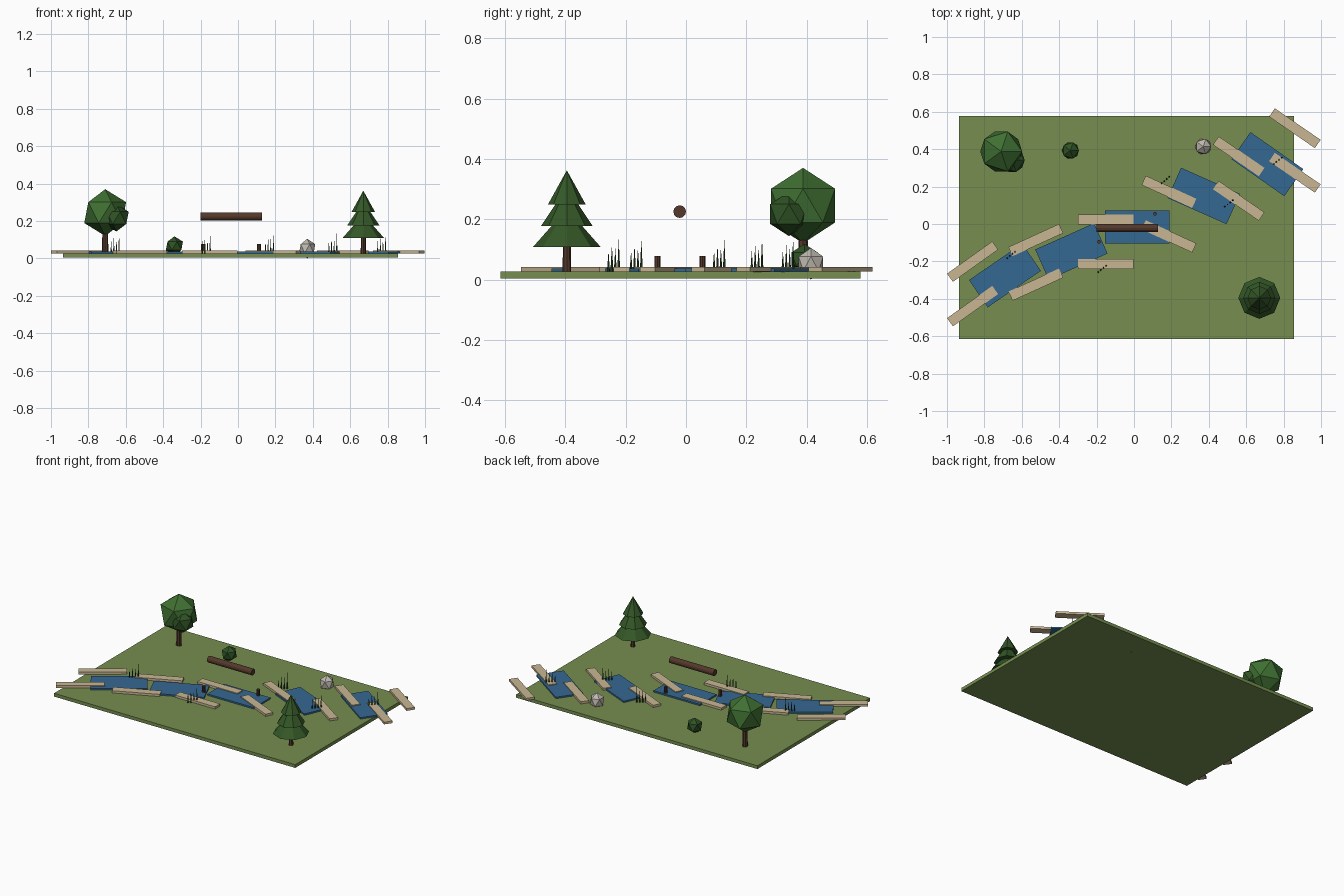
import bpy
from math import radians, pi

cube = bpy.data.objects.get("Cube")
if cube:
    bpy.data.objects.remove(cube, do_unlink=True)


def material(name, r, g, b):
    m = bpy.data.materials.new(name)
    m.use_nodes = True
    m.diffuse_color = (r, g, b, 1)
    m.node_tree.nodes["Principled BSDF"].inputs["Base Color"].default_value = (r, g, b, 1)
    return m


grass = material("grass green", 0.18, 0.27, 0.08)
blue = material("water blue", 0.036, 0.14, 0.29)
sand = material("sandy bank", 0.58, 0.47, 0.29)
bark = material("bark brown", 0.09, 0.04, 0.024)
leaf = material("leaf green", 0.05, 0.16, 0.032)
needle = material("pine green", 0.034, 0.095, 0.02)
shrub = material("shrub green", 0.028, 0.085, 0.018)
stone = material("stone grey", 0.52, 0.48, 0.43)
reed_green = material("reed green", 0.025, 0.06, 0.015)


def finish(name, mat):
    ob = bpy.context.object
    ob.name = name
    ob.data.materials.append(mat)
    return ob


def box(name, mat, x, y, z0, z1, length, width, angle=0):
    bpy.ops.mesh.primitive_cube_add(size=1, location=(x, y, (z0 + z1) / 2),
                                    rotation=(0, 0, radians(angle)))
    ob = finish(name, mat)
    ob.scale = (length, width, z1 - z0)
    return ob


def cone(name, mat, x, y, z0, z1, r0, r1=0, sides=8):
    bpy.ops.mesh.primitive_cone_add(vertices=sides, radius1=r0, radius2=r1, depth=z1 - z0,
                                    location=(x, y, (z0 + z1) / 2))
    return finish(name, mat)


def ball(name, mat, x, y, z, r, squash=1):
    bpy.ops.mesh.primitive_ico_sphere_add(subdivisions=1, radius=r, location=(x, y, z))
    ob = finish(name, mat)
    ob.scale.z = squash
    return ob


# Ground slab
TOP = 0.026
box("ground", grass, -0.04, -0.018, 0.004, TOP, 1.79, 1.193)

# Stream segments: x, y, angle
stream = [(-0.69, -0.275, 34.5), (-0.335, -0.147, 24), (0.018, -0.016, 0),
          (0.373, 0.15, -24), (0.713, 0.32, -35)]
for i, (x, y, a) in enumerate(stream):
    box(f"water_{i + 1}", blue, x, y, TOP - 0.001, 0.036, 0.345, 0.177, a)

# Pairs of bank slabs either side of the stream: x, y, angle
banks = [(-0.863, -0.32, 35.5), (-0.525, -0.205, 24.5), (-0.15, -0.095, 0),
         (0.187, 0.053, -24.5), (0.56, 0.243, -34.5), (0.86, 0.393, -34.5)]
for i, (x, y, a) in enumerate(banks):
    for side, s in (("far", 1), ("near", -1)):
        box(f"bank_{side}_{i + 1}", sand, x, y + s * 0.119, 0.027, 0.042, 0.297, 0.054, a)

# Log above the water and its two posts
bpy.ops.mesh.primitive_cylinder_add(vertices=12, radius=0.021, depth=0.328,
                                    location=(-0.037, -0.021, 0.225), rotation=(0, pi / 2, 0))
finish("log", bark)
for i, (x, y) in enumerate([(-0.187, -0.095), (0.112, 0.055)]):
    cone(f"post_{i + 1}", bark, x, y, TOP, 0.078, 0.01, 0.01)

# Reed clumps
clumps = [(-0.657, -0.165), (-0.17, -0.24), (0.168, 0.235), (0.507, 0.11), (0.768, 0.338)]
for i, (x, y) in enumerate(clumps):
    for j, top in enumerate((0.095, 0.115, 0.105, 0.135)):
        t = j / 3 - 0.5
        cone(f"reed_{i + 1}_{j + 1}", reed_green, x + t * 0.042, y + t * 0.034,
             TOP, top, 0.005, sides=6)

# Broadleaf tree
cone("broadleaf_trunk", bark, -0.71, 0.388, TOP, 0.17, 0.017, 0.015)
ball("broadleaf_crown", leaf, -0.71, 0.388, 0.245, 0.125)
ball("broadleaf_side_crown", shrub, -0.65, 0.341, 0.217, 0.073)

# Pine tree
cone("pine_trunk", bark, 0.67, -0.395, TOP, 0.13, 0.014, 0.013)
for i, (z0, z1, r) in enumerate([(0.108, 0.235, 0.112), (0.177, 0.305, 0.086),
                                 (0.248, 0.362, 0.063)]):
    cone(f"pine_tier_{i + 1}", needle, 0.67, -0.395, z0, z1, r)

# Shrub and rock
ball("shrub", shrub, -0.34, 0.393, 0.067, 0.051)
ball("rock", stone, 0.37, 0.414, 0.0525, 0.048, 1.09)
